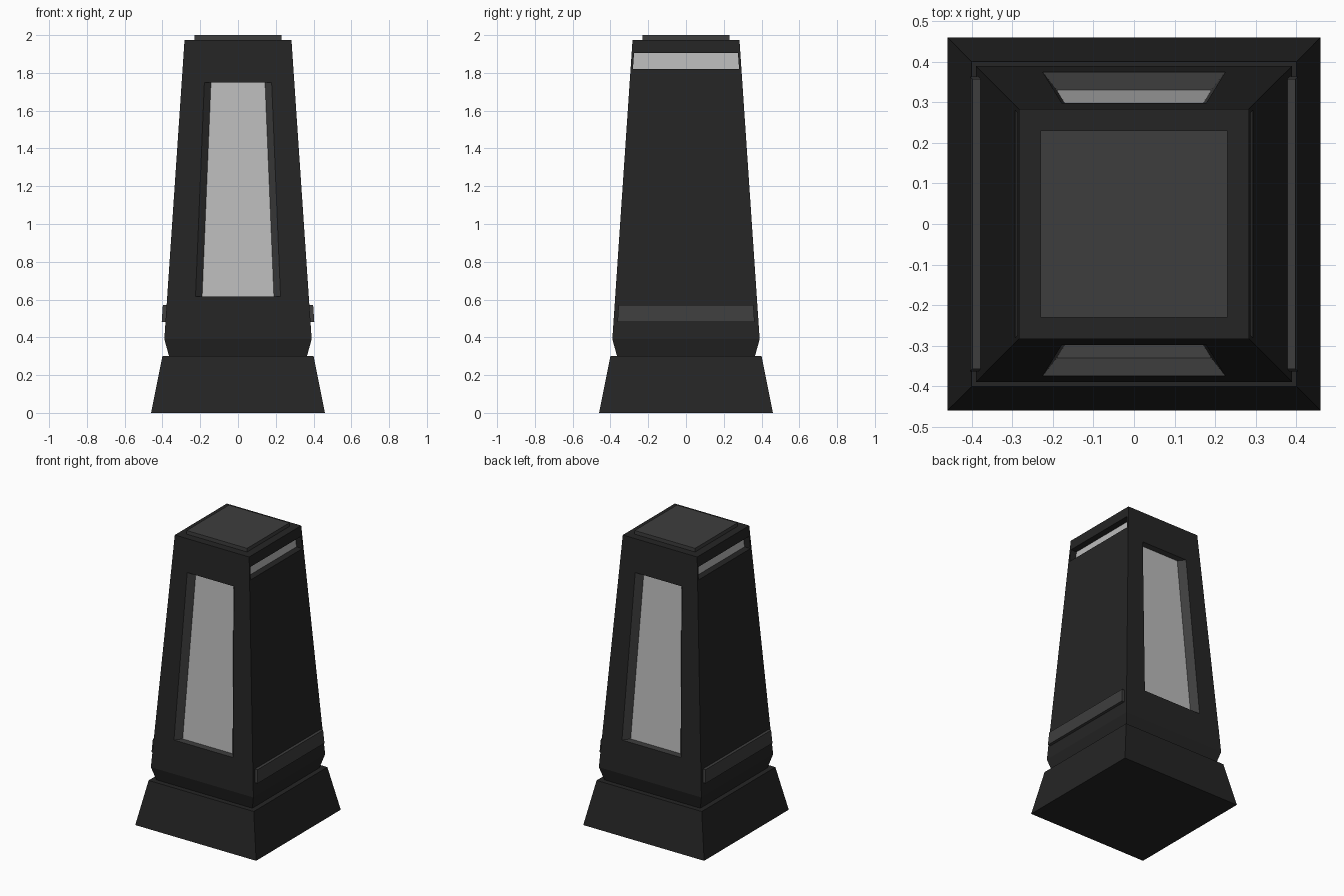
import bpy
from math import cos, sin, pi

if "Cube" in bpy.data.objects:
    bpy.data.objects.remove(bpy.data.objects["Cube"])


def material(name, v):
    m = bpy.data.materials.new(name)
    m.diffuse_color = (v, v, v, 1)
    m.use_nodes = True
    m.node_tree.nodes["Principled BSDF"].inputs["Base Color"].default_value = m.diffuse_color
    return m


DARK = material("dark_casing", 0.018)
MID = material("mid_trim", 0.048)
LIGHT = material("light_panel", 0.5)

Z0, Z1, H0, H1 = 0.39, 1.975, 0.39, 0.283     # tapered body: heights, half widths
DEPTH = 0.045                                 # recess depth


def half(z):
    return H0 + (H1 - H0) * (z - Z0) / (Z1 - Z0)


def build(name, quads, mat):
    verts = [v for q in quads for v in q]
    faces = [tuple(range(4 * i, 4 * i + 4)) for i in range(len(quads))]
    me = bpy.data.meshes.new(name)
    me.from_pydata(verts, [], faces)
    me.materials.append(mat)
    ob = bpy.data.objects.new(name, me)
    bpy.context.collection.objects.link(ob)
    # weld shared corners
    import bmesh
    bm = bmesh.new()
    bm.from_mesh(me)
    bmesh.ops.remove_doubles(bm, verts=bm.verts, dist=1e-5)
    bm.to_mesh(me)
    bm.free()
    return ob


def square(h, z):
    return [(-h, -h, z), (h, -h, z), (h, h, z), (-h, h, z)]


def bridge(a, b):
    """Quads joining two four-point loops."""
    return [(a[i], a[(i + 1) % 4], b[(i + 1) % 4], b[i]) for i in range(4)]


def frustum(h0, z0, h1, z1):
    a, b = square(h0, z0), square(h1, z1)
    return [a[::-1], b] + bridge(a, b)


def on_side(side, w0, w1, z0, z1, depth=0.0):
    """Trapezoid lying on one tapered side (0 front, 1 right, 2 back, 3 left)."""
    c, s = round(cos(side * pi / 2)), round(sin(side * pi / 2))
    pts = []
    for u, z in ((-w0, z0), (w0, z0), (w1, z1), (-w1, z1)):
        v = -(half(z) - depth)
        pts.append((u * c - v * s, u * s + v * c, z))
    return pts


# Base plinth and top cap
build("base_plinth", frustum(0.46, 0, 0.40, 0.30), DARK)
build("top_cap", frustum(0.23, 1.97, 0.23, 2.0), MID)

# Body shell: flared foot, four sides with openings, top
shell = bridge(square(0.365, 0.30), square(H0, Z0)) + [square(H1, Z1)]
for side in range(4):
    label = ("front", "right", "back", "left")[side]
    outline = on_side(side, H0, H1, Z0, Z1)
    if side % 2 == 0:
        # Tall window recess with splayed jambs
        hole = on_side(side, 0.225, 0.178, 0.615, 1.75)
        floor = on_side(side, 0.19, 0.143, 0.615, 1.75, DEPTH)
        build(label + "_window_lining", bridge(hole, floor), MID)
        build(label + "_window_panel", [floor], LIGHT)
    else:
        # Thin light slot near the top
        hole = on_side(side, 0.281, 0.275, 1.82, 1.905)
        floor = on_side(side, 0.281, 0.275, 1.82, 1.905, DEPTH)
        build(label + "_slot_lining", bridge(hole, floor), DARK)
        build(label + "_slot_light", [floor], LIGHT)
        # Raised bar near the foot
        back = on_side(side, 0.363, 0.357, 0.48, 0.57, 0.01)
        face = on_side(side, 0.363, 0.357, 0.48, 0.57, -0.02)
        build(label + "_trim_bar", bridge(back, face) + [face, back[::-1]], MID)
    shell += bridge(outline, hole)
build("body_shell", shell, DARK)
